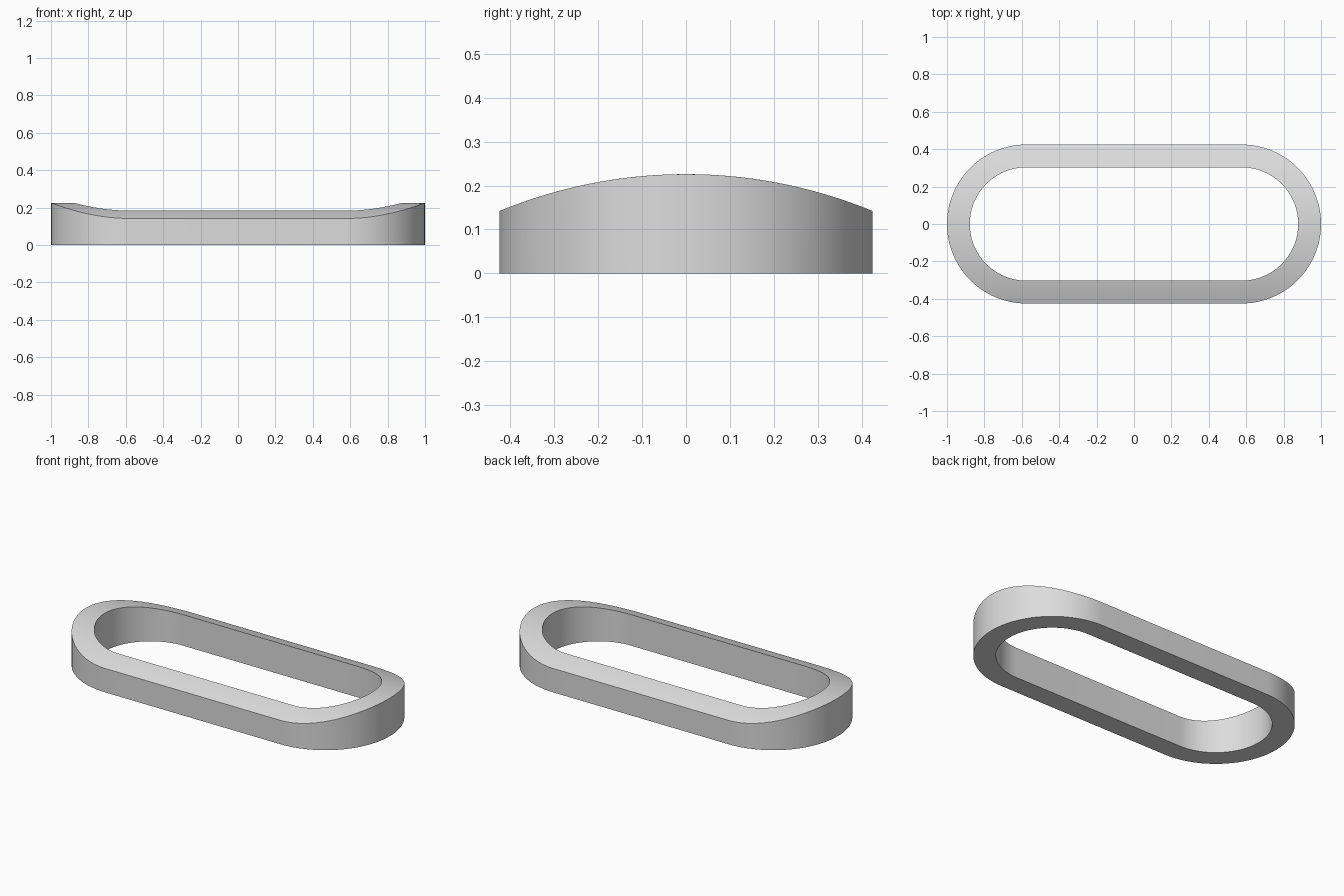
import bpy, bmesh
from math import sin, cos, pi, sqrt

if "Cube" in bpy.data.objects:
    bpy.data.objects.remove(bpy.data.objects["Cube"], do_unlink=True)

OUTER, INNER = 0.425, 0.303    # end radii of the oval
CENTRE = 0.575                 # x of the end arc centres
PEAK, CROWN = 0.226, 1.117     # crest height and radius of the curved top
ARC_STEPS, WIDTH_STEPS = 48, 8


def oval(radius):
    """Outline with two straight sides and two half-round ends."""
    points = []
    for side in (1, -1):
        for i in range(ARC_STEPS + 1):
            a = -pi / 2 + pi * i / ARC_STEPS
            points.append((side * (CENTRE + radius * cos(a)), side * radius * sin(a)))
    return points


def top_height(y):
    return PEAK - CROWN + sqrt(CROWN ** 2 - y ** 2)


# Closed loop of rings: bottom outer, crowned top from outer to inner, bottom inner
bm = bmesh.new()
rings = [[bm.verts.new((x, y, 0)) for x, y in oval(OUTER)]]
for k in range(WIDTH_STEPS + 1):
    r = OUTER + (INNER - OUTER) * k / WIDTH_STEPS
    rings.append([bm.verts.new((x, y, top_height(y))) for x, y in oval(r)])
rings.append([bm.verts.new((x, y, 0)) for x, y in oval(INNER)])

for k, ring in enumerate(rings):
    other = rings[(k + 1) % len(rings)]
    for i in range(len(ring)):
        j = (i + 1) % len(ring)
        bm.faces.new((ring[i], ring[j], other[j], other[i]))
bmesh.ops.recalc_face_normals(bm, faces=bm.faces)

mesh = bpy.data.meshes.new("oval_frame")
bm.to_mesh(mesh)
bm.free()
frame = bpy.data.objects.new("oval_frame", mesh)
bpy.context.collection.objects.link(frame)

# Plain grey
grey = bpy.data.materials.new("light_grey")
grey.use_nodes = True
colour = (0.72, 0.72, 0.72, 1)
grey.diffuse_color = colour
grey.node_tree.nodes["Principled BSDF"].inputs["Base Color"].default_value = colour
mesh.materials.append(grey)

# Smooth curves, crisp rims
bpy.ops.object.select_all(action="DESELECT")
frame.select_set(True)
bpy.context.view_layer.objects.active = frame
bpy.ops.object.shade_smooth_by_angle(angle=pi / 6)
